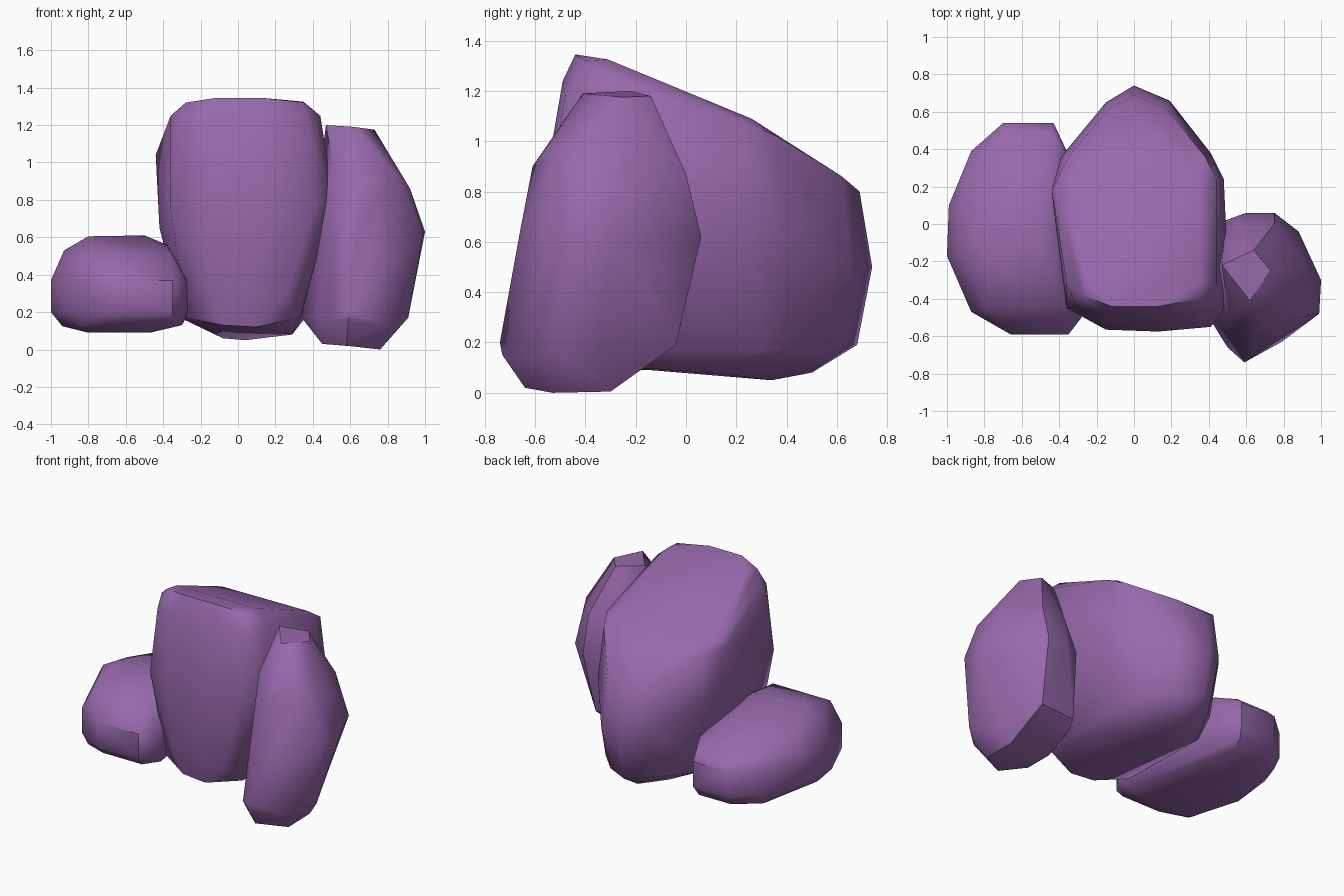
import bpy, bmesh, math

purple = bpy.data.materials.new("purple_stone")
purple.diffuse_color = (0.31, 0.14, 0.41, 1)


def rock(name, smooth, *rings):
    """Faceted boulder: convex skin around a few corner rings, soft-shaded."""
    bm = bmesh.new()
    for ring in rings:
        for p in ring:
            bm.verts.new(p)
    out = bmesh.ops.convex_hull(bm, input=bm.verts)
    junk = {g for g in out["geom_interior"] + out["geom_unused"]
            if isinstance(g, bmesh.types.BMVert)}
    bmesh.ops.delete(bm, geom=list(junk), context='VERTS')
    bmesh.ops.dissolve_limit(bm, angle_limit=math.radians(3),
                             verts=bm.verts, edges=bm.edges)
    bmesh.ops.recalc_face_normals(bm, faces=bm.faces)
    me = bpy.data.meshes.new(name)
    bm.to_mesh(me)
    bm.free()
    me.materials.append(purple)
    ob = bpy.data.objects.new(name, me)
    bpy.context.collection.objects.link(ob)
    bpy.ops.object.select_all(action='DESELECT')
    ob.select_set(True)
    bpy.context.view_layer.objects.active = ob
    bpy.ops.object.shade_smooth_by_angle(angle=math.radians(smooth))


def band(points, low, high):
    """Two copies of an outline, at a low and a high level."""
    return [(x, y, z) for x, y in points for z in (low, high)]


# tall middle boulder with a top sloping down to the back
rock("middle_boulder", 50,
     # sloping top
     [(-0.28, -0.38, 1.32), (-0.12, -0.44, 1.345), (0.13, -0.44, 1.345),
      (0.35, -0.40, 1.32), (-0.25, -0.31, 1.325), (0.35, -0.31, 1.325),
      (-0.36, -0.32, 1.25), (0.44, -0.32, 1.25), (-0.41, 0.20, 1.08),
      (-0.30, 0.25, 1.09), (0.35, 0.26, 1.09),
      (0.44, 0.24, 1.07), (0.38, 0.36, 1.02), (-0.35, 0.36, 1.01),
      (-0.13, 0.62, 0.86), (0.17, 0.62, 0.86), (0, 0.69, 0.80)],
     # upper front bevel
     [(-0.16, -0.49, 1.23), (0.15, -0.49, 1.24), (0.38, -0.48, 1.18),
      (-0.31, -0.44, 1.20)],
     # waist
     [(0, 0.74, 0.50), (0.19, 0.66, 0.50), (0.41, 0.38, 0.68),
      (0.48, 0.24, 0.75), (0.50, -0.10, 0.81), (0.51, -0.42, 0.81),
      (0.41, -0.55, 0.78), (0.13, -0.575, 0.75), (-0.15, -0.565, 0.75),
      (-0.36, -0.45, 0.75), (-0.42, 0, 0.65), (-0.44, 0.18, 1.04),
      (-0.39, 0.36, 0.70), (-0.15, 0.65, 0.55)],
     # underside
     [(-0.15, -0.51, 0.30), (0.05, -0.535, 0.28), (0.26, -0.52, 0.30),
      (-0.28, -0.39, 0.17), (-0.08, -0.49, 0.13), (0.10, -0.50, 0.12),
      (0.33, -0.43, 0.17), (-0.08, 0.30, 0.06), (0.04, 0.34, 0.05),
      (0.29, 0.10, 0.08), (0.36, 0.30, 0.17), (0, 0.68, 0.19),
      (0.02, 0.50, 0.08), (-0.29, 0.28, 0.16), (0.31, 0.44, 0.18),
      (-0.32, 0.36, 0.30), (-0.14, 0.56, 0.19), (0.16, 0.60, 0.19)])

# low, wide boulder on the left
rock("left_boulder", 42,
     # top
     [(-0.80, -0.17, 0.605), (-0.50, -0.13, 0.61), (-0.38, -0.15, 0.56),
      (-0.36, -0.44, 0.52), (-0.80, -0.44, 0.52), (-0.93, -0.15, 0.53),
      (-0.92, 0.10, 0.49), (-0.84, 0.33, 0.46), (-0.68, 0.49, 0.42),
      (-0.44, 0.49, 0.42), (-0.36, 0.36, 0.46)],
     # sides
     band([(-1, -0.17), (-0.99, 0.10), (-0.87, 0.39), (-0.70, 0.54),
           (-0.43, 0.54), (-0.36, 0.39), (-0.26, -0.30), (-0.28, -0.50),
           (-0.87, -0.47), (-0.35, -0.59), (-0.66, -0.59)], 0.20, 0.37),
     # base
     [(-0.80, -0.40, 0.09), (-0.47, -0.42, 0.09), (-0.47, 0.42, 0.10),
      (-0.76, 0.34, 0.09), (-0.94, -0.10, 0.125), (-0.30, -0.42, 0.13),
      (-0.83, -0.46, 0.125), (-0.66, -0.54, 0.14), (-0.36, -0.54, 0.14),
      (-0.45, 0.50, 0.13), (-0.69, 0.50, 0.13), (-0.85, 0.36, 0.125)])

# leaning boulder on the right
rock("right_boulder", 34,
     # cap and shoulders
     [(0.47, -0.22, 1.20), (0.62, -0.41, 1.19), (0.73, -0.25, 1.175),
      (0.64, -0.14, 1.18), (0.51, -0.50, 0.99), (0.63, -0.61, 0.90),
      (0.68, -0.575, 0.945), (0.84, -0.51, 0.94), (0.92, -0.44, 0.86),
      (0.92, -0.22, 0.86), (0.75, 0, 0.87), (0.58, 0, 0.87)],
     # widest belt
     [(0.49, 0.02, 0.62), (0.60, 0.06, 0.62), (0.75, 0.06, 0.62),
      (0.88, -0.04, 0.62), (1, -0.30, 0.63), (0.99, -0.48, 0.62),
      (0.64, -0.66, 0.64), (0.50, -0.53, 0.62)],
     # lower edge
     [(0.45, -0.06, 0.19), (0.72, -0.04, 0.19), (0.84, -0.34, 0.11),
      (0.91, -0.53, 0.17), (0.79, -0.63, 0.13), (0.59, -0.74, 0.20),
      (0.59, -0.73, 0.15), (0.50, -0.66, 0.16), (0.42, -0.53, 0.17),
      (0.34, -0.32, 0.17), (0.43, -0.12, 0.14)],
     # base
     [(0.45, -0.50, 0.03), (0.45, -0.30, 0.03), (0.76, -0.30, 0.005),
      (0.76, -0.53, 0), (0.58, -0.64, 0.02)])
